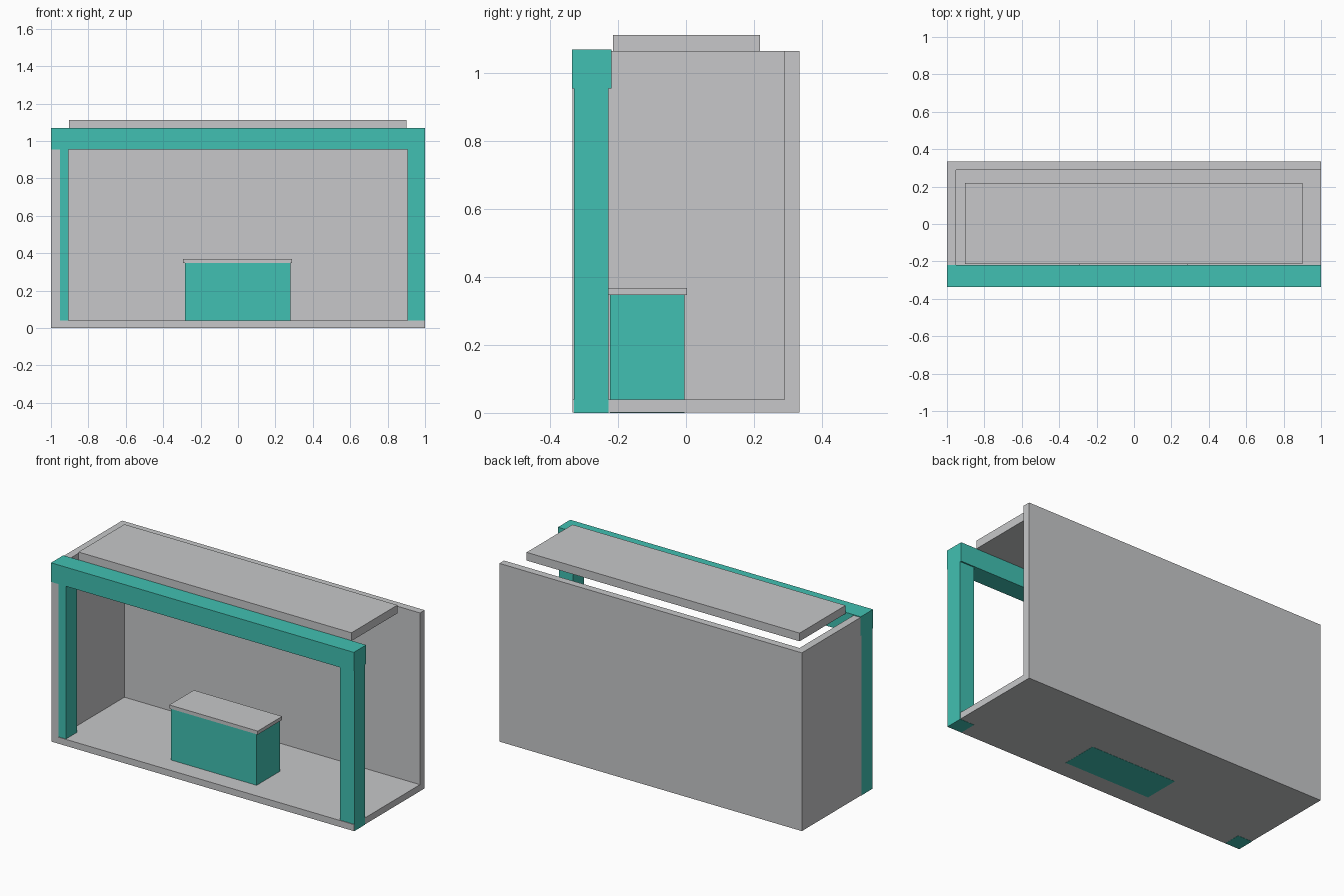
import bpy

if "Cube" in bpy.data.objects:
    bpy.data.objects.remove(bpy.data.objects["Cube"])


def material(name, rgb):
    m = bpy.data.materials.new(name)
    m.diffuse_color = (*rgb, 1.0)
    m.use_nodes = True
    m.node_tree.nodes["Principled BSDF"].inputs["Base Color"].default_value = m.diffuse_color
    return m


GREY = material("light grey", (0.57, 0.575, 0.585))
TEAL = material("teal", (0.053, 0.53, 0.445))


def box(name, x, y, z, mat):
    """Axis-aligned box from (min, max) ranges."""
    bpy.ops.mesh.primitive_cube_add(size=1)
    o = bpy.context.object
    o.name = name
    o.location = [(a + b) / 2 for a, b in (x, y, z)]
    o.scale = [b - a for a, b in (x, y, z)]
    bpy.ops.object.transform_apply(location=True, rotation=True, scale=True)
    o.data.materials.append(mat)
    return o


# Booth shell: floor, back wall and left wall; the right side stays open
box("floor", (-0.999, 0.999), (-0.334, 0.334), (0.001, 0.04), GREY)
box("back_wall", (-0.999, 0.999), (0.29, 0.334), (0.001, 1.065), GREY)
box("left_wall", (-0.999, -0.953), (-0.334, 0.29), (0.001, 1.065), GREY)

# Front frame: two posts running down through the floor, and a header beam
for side, label in ((-1, "left"), (1, "right")):
    xs = sorted((side * 0.905, side * 1.0))
    box(label + "_front_post", xs, (-0.33, -0.228), (0.0, 0.96), TEAL)
box("header_beam", (-1.0, 1.0), (-0.336, -0.22), (0.955, 1.069), TEAL)

# Roof panel raised above the walls
box("roof_panel", (-0.903, 0.9), (-0.215, 0.218), (1.064, 1.113), GREY)

# Reception counter with an overhanging top
box("counter_body", (-0.284, 0.28), (-0.224, -0.005), (0.0, 0.349), TEAL)
box("counter_top", (-0.294, 0.29), (-0.228, 0.003), (0.347, 0.368), GREY)
